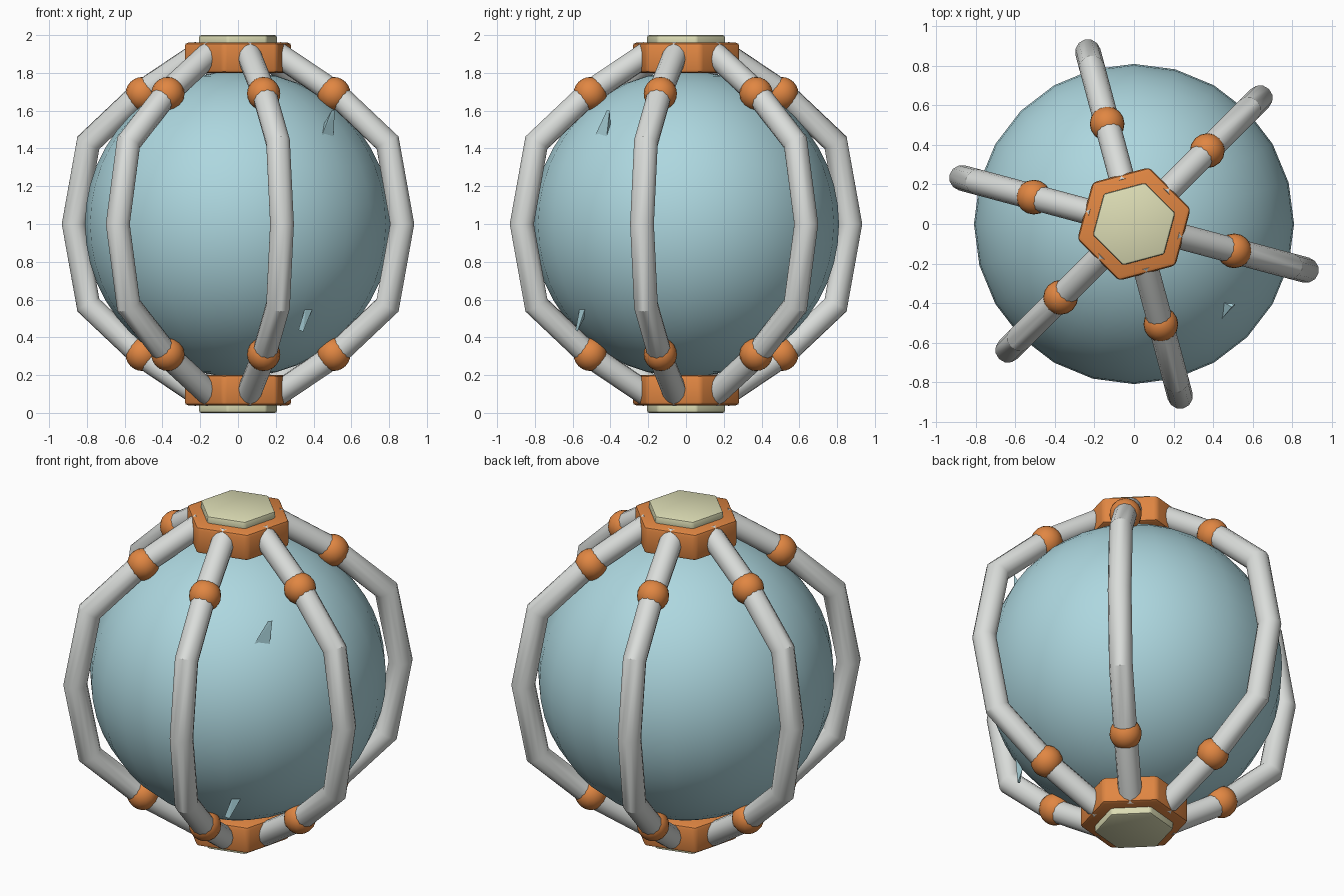
import bpy, bmesh, math
from mathutils import Vector

if "Cube" in bpy.data.objects:
    bpy.data.objects.remove(bpy.data.objects["Cube"])


def material(name, rgb):
    m = bpy.data.materials.new(name)
    m.diffuse_color = (*rgb, 1)
    m.use_nodes = True
    m.node_tree.nodes["Principled BSDF"].inputs["Base Color"].default_value = m.diffuse_color
    return m


BLUE = material("pale_blue", (0.42, 0.68, 0.74))
ORANGE = material("orange", (0.75, 0.24, 0.055))
WHITE = material("off_white", (0.70, 0.72, 0.70))
CREAM = material("cream", (0.72, 0.72, 0.46))


def finish(name, bm, mat, angle=None):
    bmesh.ops.recalc_face_normals(bm, faces=bm.faces)
    me = bpy.data.meshes.new(name)
    bm.to_mesh(me)
    bm.free()
    me.materials.append(mat)
    ob = bpy.data.objects.new(name, me)
    bpy.context.collection.objects.link(ob)
    if angle:
        bpy.ops.object.select_all(action='DESELECT')
        ob.select_set(True)
        bpy.context.view_layer.objects.active = ob
        bpy.ops.object.shade_smooth_by_angle(angle=math.radians(angle))
    return ob


def ball(name, centre, radius, seg, rings, mat):
    bm = bmesh.new()
    bmesh.ops.create_uvsphere(bm, u_segments=seg, v_segments=rings, radius=radius)
    bmesh.ops.translate(bm, verts=bm.verts, vec=centre)
    return finish(name, bm, mat, 40)


def hexagon(name, radius, z0, z1, bevel, mat):
    # bevelled six-sided plate whose flat sides face the ribs
    bm = bmesh.new()
    def ring(z):
        return [bm.verts.new((radius * math.cos(math.radians(15 + 60 * i)),
                              radius * math.sin(math.radians(15 + 60 * i)), z)) for i in range(6)]
    low, top = ring(z0), ring(z1)
    bm.faces.new(low)
    bm.faces.new(top)
    for i in range(6):
        bm.faces.new((low[i], low[i - 1], top[i - 1], top[i]))
    bmesh.ops.bevel(bm, geom=bm.edges[:], offset=bevel, segments=2, profile=0.5, affect='EDGES')
    return finish(name, bm, mat, 35)


def tube(name, path, radius, angle, mat, sides=12):
    # mitred round bar following (distance, height) points in one vertical plane
    out = Vector((math.cos(angle), math.sin(angle), 0))
    up = Vector((0, 0, 1))
    side = out.cross(up)
    pts = [out * r + up * z for r, z in path]
    bm = bmesh.new()
    rings = []
    for i, p in enumerate(pts):
        a = (p - pts[i - 1]).normalized() if i else (pts[1] - p).normalized()
        b = (pts[i + 1] - p).normalized() if i < len(pts) - 1 else a
        t = (a + b).normalized()
        n = side.cross(t)
        k = radius / t.dot(a)
        rings.append([bm.verts.new(p + n * (k * math.cos(2 * math.pi * j / sides))
                                   + side * (radius * math.sin(2 * math.pi * j / sides)))
                      for j in range(sides)])
    for r0, r1 in zip(rings, rings[1:]):
        for j in range(sides):
            bm.faces.new((r0[j - 1], r0[j], r1[j], r1[j - 1]))
    bm.faces.new(rings[0])
    bm.faces.new(rings[-1])
    return finish(name, bm, mat, 35)


def shard(name, points):
    bm = bmesh.new()
    for p in points:
        bm.verts.new(p)
    bmesh.ops.convex_hull(bm, input=bm.verts[:])
    return finish(name, bm, BLUE)


# central globe
ball("globe", (0, 0, 1), 0.81, 24, 24, BLUE)

# end hubs and their cover plates
for label, s in (("top", 1), ("bottom", -1)):
    hexagon(label + "_hub", 0.297, 1 + s * 0.80, 1 + s * 0.96, 0.02, ORANGE)
    hexagon(label + "_cover", 0.216, 1 + s * 0.94, 1 + s * 1.0, 0.012, CREAM)

# cage ribs with ball joints
half = [(0.20, 0.91), (0.53, 0.695), (0.82, 0.43)]
path = [(r, 1 + z) for r, z in half] + [(0.90, 1.0)] + [(r, 1 - z) for r, z in reversed(half)]
for i in range(6):
    a = math.radians(-15 + 60 * i)
    tube(f"rib_{i + 1}", path, 0.065, a, WHITE)
    for label, s in (("upper", 1), ("lower", -1)):
        ball(f"{label}_joint_{i + 1}", (0.525 * math.cos(a), 0.525 * math.sin(a), 1 + s * 0.69),
             0.088, 16, 12, ORANGE)

# small shards poking out of the globe
shard("upper_shard", [(0.44, -0.485, 1.46), (0.505, -0.42, 1.46), (0.43, -0.40, 1.46),
                      (0.512, -0.405, 1.60), (0.495, -0.42, 1.60), (0.46, -0.40, 1.54)])
shard("lower_shard", [(0.32, -0.585, 0.44), (0.345, -0.575, 0.43), (0.36, -0.56, 0.57),
                      (0.40, -0.53, 0.565), (0.34, -0.54, 0.50)])
